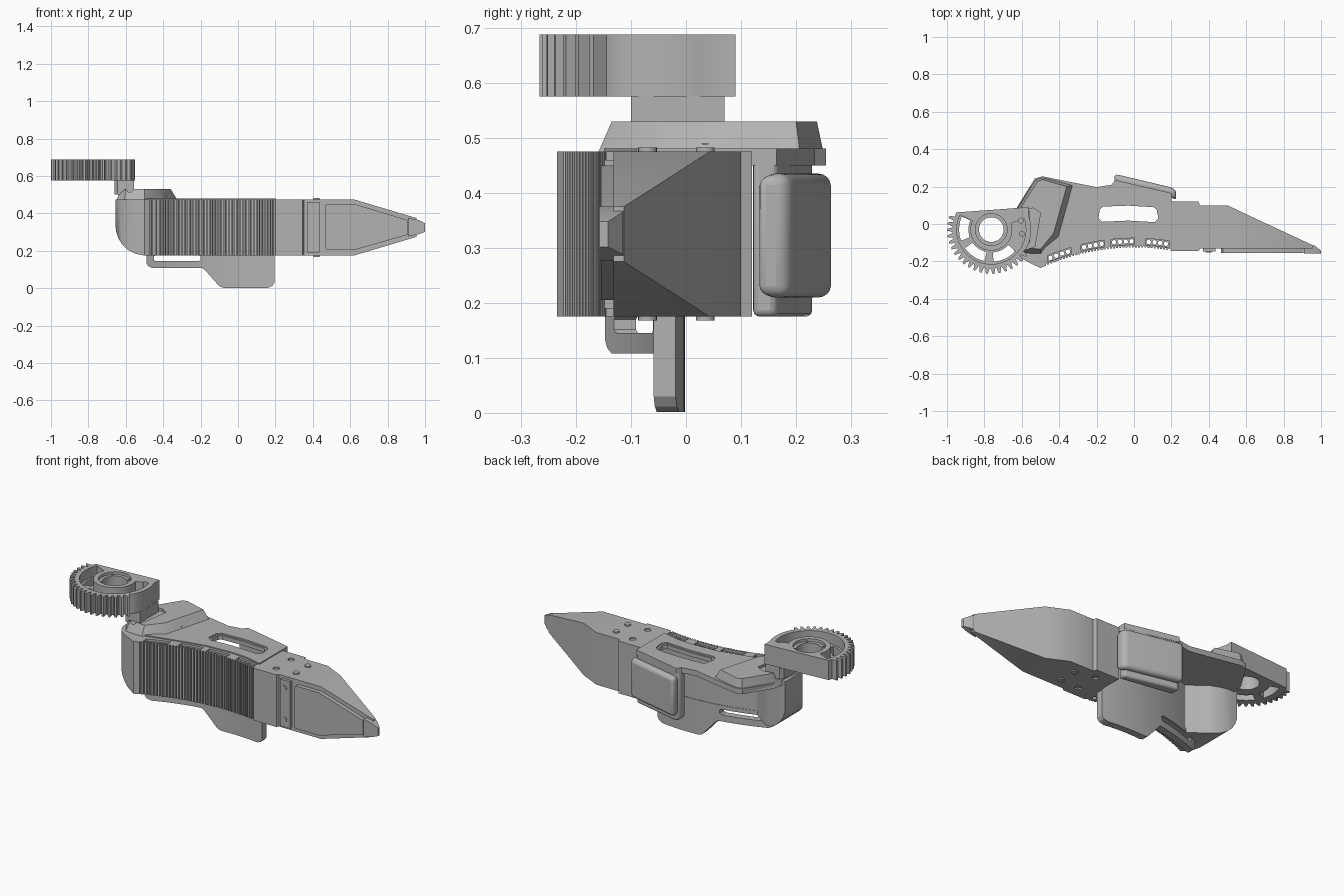
import bpy, bmesh, math

if "Cube" in bpy.data.objects:
    bpy.data.objects.remove(bpy.data.objects["Cube"])

grey = bpy.data.materials.new("mid grey")
grey.use_nodes = True
grey.diffuse_color = (0.45, 0.45, 0.45, 1)
grey.node_tree.nodes["Principled BSDF"].inputs["Base Color"].default_value = (0.45, 0.45, 0.45, 1)


def finish(name, bm):
    bmesh.ops.recalc_face_normals(bm, faces=bm.faces)
    me = bpy.data.meshes.new(name)
    bm.to_mesh(me)
    bm.free()
    me.materials.append(grey)
    ob = bpy.data.objects.new(name, me)
    bpy.context.collection.objects.link(ob)
    return ob


def skin(name, rings):
    """Closed solid through rings that all have the same number of points."""
    bm = bmesh.new()
    loops = [[bm.verts.new(p) for p in r] for r in rings]
    n = len(rings[0])
    for a, b in zip(loops, loops[1:]):
        for i in range(n):
            j = (i + 1) % n
            bm.faces.new((a[i], a[j], b[j], b[i]))
    bm.faces.new(loops[0])
    bm.faces.new(loops[-1])
    return finish(name, bm)


def loft(name, rows):
    """Rectangular sections along x: (x, y0, y1, z0, z1)."""
    return skin(name, [[(x, a, c, )[:2] + (d,), (x, b, d), (x, b, c), (x, a, c)][::1] and
                       [(x, a, c), (x, b, c), (x, b, d), (x, a, d)] for x, a, b, c, d in rows])


def prism(name, pts, z0, z1, top=None):
    return skin(name, [[(x, y, z0) for x, y in pts], [(x, y, z1) for x, y in top or pts]])


def circle(cx, cy, r, n=20):
    return [(cx + r * math.cos(math.tau * i / n), cy + r * math.sin(math.tau * i / n)) for i in range(n)]


def arc_band(cx, cy, r0, r1, a0, a1, n=24):
    t = [math.radians(a0 + (a1 - a0) * i / n) for i in range(n + 1)]
    return ([(cx + r1 * math.cos(a), cy + r1 * math.sin(a)) for a in t] +
            [(cx + r0 * math.cos(a), cy + r0 * math.sin(a)) for a in reversed(t)])


def apply_mods(ob):
    ev = ob.evaluated_get(bpy.context.evaluated_depsgraph_get())
    me = bpy.data.meshes.new_from_object(ev)
    ob.modifiers.clear()
    ob.data = me


def cut(ob, cutters):
    for c in cutters:
        m = ob.modifiers.new("cut", 'BOOLEAN')
        m.operation, m.solver, m.object = 'DIFFERENCE', 'EXACT', c
    bpy.context.view_layer.update()
    apply_mods(ob)
    for c in cutters:
        bpy.data.objects.remove(c)


def bevel(ob, w, seg=3):
    m = ob.modifiers.new("bevel", 'BEVEL')
    m.width, m.segments, m.limit_method, m.angle_limit = w, seg, 'ANGLE', math.radians(40)


def bow(x):
    return -0.44 * x * x


# Ribbed front shell with a rounded lower corner at the gear end
rows = []
for x, y0, y1 in ((-.655, -.10, .02), (-.652, -.115, .03), (-.64, -.145, .03), (-.62, -.17, .03),
                  (-.59, -.19, .03), (-.55, -.212, .02), (-.50, -.235, 0)):
    rows.append((x, y0, y1, .335 - math.sqrt(max(0, .16 ** 2 - (x + .495) ** 2)), .475))
pitch = .67 / 40
for i in range(40):
    for f, d in ((0, 0), (.55, 0), (.6, .009), (.95, .009)):
        x = -.48 + pitch * (i + f)
        back = bow(x) - .005 + max(0, -.40 - x) * 1.1
        rows.append((x, bow(x) - .125 + d, back, .175, .475))
rows.append((.2, bow(.2) - .127, bow(.2) - .005, .175, .475))
shell = loft("front_shell", rows)

# Four groups of vent holes following the bow of the shell
cutters = []
for gx in (-.40, -.22, -.06, .125):
    ends = []
    for k in range(4):
        x = gx + (k - 1.5) * .031
        cutters.append(prism("cutter", circle(x, bow(x) - .093, .012, 14), .1, .6))
    xs = [gx + (k - 3) * .021 for k in range(7)]
    pill = [(x, bow(x) - .110) for x in xs] + [(x, bow(x) - .076) for x in reversed(xs)]
    cutters.append(prism("cutter", pill, .463, .6))
cut(shell, cutters)

# Top cover plate with the grip slot
plate = prism("top_plate", [(-.62, .09), (-.53, .243), (-.49, .255), (-.2, .197), (-.12, .21), (-.1, .235),
                            (.2, .165), (.2, -.09), (.1, -.066), (0, -.06), (-.15, -.068), (-.3, -.1),
                            (-.5, -.15), (-.63, -.1)], .45, .481)
slot = [(-.19, .03), (-.17, .012), (-.03, .018), (.11, .010), (.13, .03), (.122, .075), (.105, .09),
        (-.03, .098), (-.165, .093), (-.183, .078)]
rim = [(-.03 + (x + .03) * 1.07, .055 + (y - .055) * 1.25) for x, y in slot]
cut(plate, [prism("cutter", slot, .4, .6), prism("cutter", rim, .473, .6)])

# Raised shoulder beside the gear
shoulder = prism("raised_shoulder",
                 [(-.655, -.10), (-.61, -.165), (-.5, -.17), (-.39, -.08), (-.31, .21), (-.49, .255),
                  (-.53, .243), (-.625, .09)], .45, .53,
                 [(-.63, -.08), (-.60, -.125), (-.5, -.135), (-.43, -.05), (-.36, .20), (-.49, .238),
                  (-.515, .228), (-.61, .08)])
cut(shoulder, [prism("cutter", [(-.64, -.09), (-.58, -.14), (-.53, -.12), (-.50, .06), (-.54, .085), (-.64, .07)],
                     .515, .6)] +
    [prism("cutter", circle(x, y, .02), .40, .49) for x, y in ((-.44, .12), (-.52, .12), (-.40, .04), (-.5, .02))])

# Back wall and its rounded pad
wall = loft("back_wall", [(-.115, .17, .215, .185, .48), (-.095, .17, .232, .175, .48), (.2, .12, .165, .175, .48)])
bevel(wall, .012)
pad = loft("back_pad", [(-.105, .215, .268, .21, .435), (.19, .15, .198, .21, .435), (.225, .125, .185, .21, .435)])
bevel(pad, .022, 4)


# Bowed lower bracket: a deep leaf and a slotted bar
def bracket_low(x):
    pts = ((-.49, .135), (-.48, .118), (-.46, .108), (-.19, .108), (-.17, .09), (-.11, .022), (-.095, .008),
           (-.075, .002), (.16, .002), (.183, .012), (.195, .03))
    for (a, p), (b, q) in zip(pts, pts[1:]):
        if x <= b:
            return p + (q - p) * (x - a) / (b - a)
    return pts[-1][1]


xs = sorted([-.49, -.48, -.46, -.19, -.17, -.11, -.095, -.075, .16, .183, .195] +
            [-.44 + .04 * i for i in range(15)])
bracket = loft("lower_bracket", [(x, bow(x) - .042, bow(x) - .002, bracket_low(x), .2) for x in xs])
cut(bracket, [loft("cutter", [(-.45, -.3, .2, .152, .17), (-.44, -.3, .2, .145, .177),
                              (-.21, -.3, .2, .145, .177), (-.2, -.3, .2, .152, .17)])])

# Tapered fingertip
finger = loft("finger_block", [(.2, -.145, .12, .175, .475), (.345, -.145, .12, .175, .475),
                               (.352, -.132, .1, .175, .475), (.5, -.132, .1, .175, .475),
                               (.62, -.132, .043, .175, .475), (.955, -.132, -.113, .275, .375)])
cut(finger, [prism("cutter", circle(.3, y, .018), z, z + .02)
             for y in (.055, -.08) for z in (.467, .163)])
loft("front_panel", [(.465, -.155, -.13, .215, .44), (.475, -.155, -.13, .205, .45),
                     (.625, -.155, -.13, .205, .45), (.905, -.155, -.13, .285, .365)])
loft("tip_cap", [(.91, -.157, -.11, .277, .375), (.965, -.157, -.115, .288, .365), (1.0, -.157, -.142, .302, .348)])
loft("hinge_strip", [(.37, -.148, -.13, .19, .46), (.435, -.148, -.13, .19, .46)])
for z in (.235, .415):
    skin("hinge_screw", [[(x, y, w) for x, w in circle(.40, z, .014)] for y in (-.153, -.145)])

# Screw heads above and below the fingertip
for y in (.035, -.07):
    for z in (.474, .168):
        prism("screw_head", circle(.42, y, .017), z, z + .009)

# Sector gear: teeth round the front, plain arc at the right, flat back
GX, GY = -.763, -.03
outline = [(-.563, .09), (-.95, .062)]


def polar(r, deg):
    a = math.radians(deg)
    return GX + r * math.cos(a), GY + r * math.sin(a)


for i in range(20):
    for f, r in ((0, .207), (.25, .235), (.55, .237), (.8, .207)):
        outline.append(polar(r, 160 + 8.4 * (i + f)))
outline += [polar(.213, a) for a in range(332, 386, 6)]
gear = prism("sector_gear", outline, .575, .688)
cut(gear, [prism("cutter", circle(GX, GY, .066, 32), .5, .8),
           prism("cutter", circle(GX, GY, .085, 32), .672, .8),
           prism("cutter", arc_band(GX, GY, .112, .185, 155, 378), .63, .8)] +
    [prism("cutter", arc_band(GX, GY, .122, .172, a, b, 10), .5, .8)
     for a, b in ((156, 200), (215, 258), (274, 318))] +
    [prism("cutter", circle(*polar(.165, a), .013, 14), .5, .8) for a in (-8, 17)])
for a in (45, 135, 225, 315):
    prism("hub_screw", circle(*polar(.076, a), .006, 10), .665, .678)

# Neck joining the gear to the shoulder
neck = loft("gear_neck", [(-.66, -.08, .05, .5, .576), (-.645, -.1, .07, .5, .576), (-.555, -.1, .07, .5, .576)])

for ob in bpy.context.collection.objects:
    if ob.type == 'MESH':
        bpy.ops.object.select_all(action='DESELECT')
        ob.select_set(True)
        bpy.context.view_layer.objects.active = ob
        bpy.ops.object.shade_smooth_by_angle(angle=math.radians(30))
